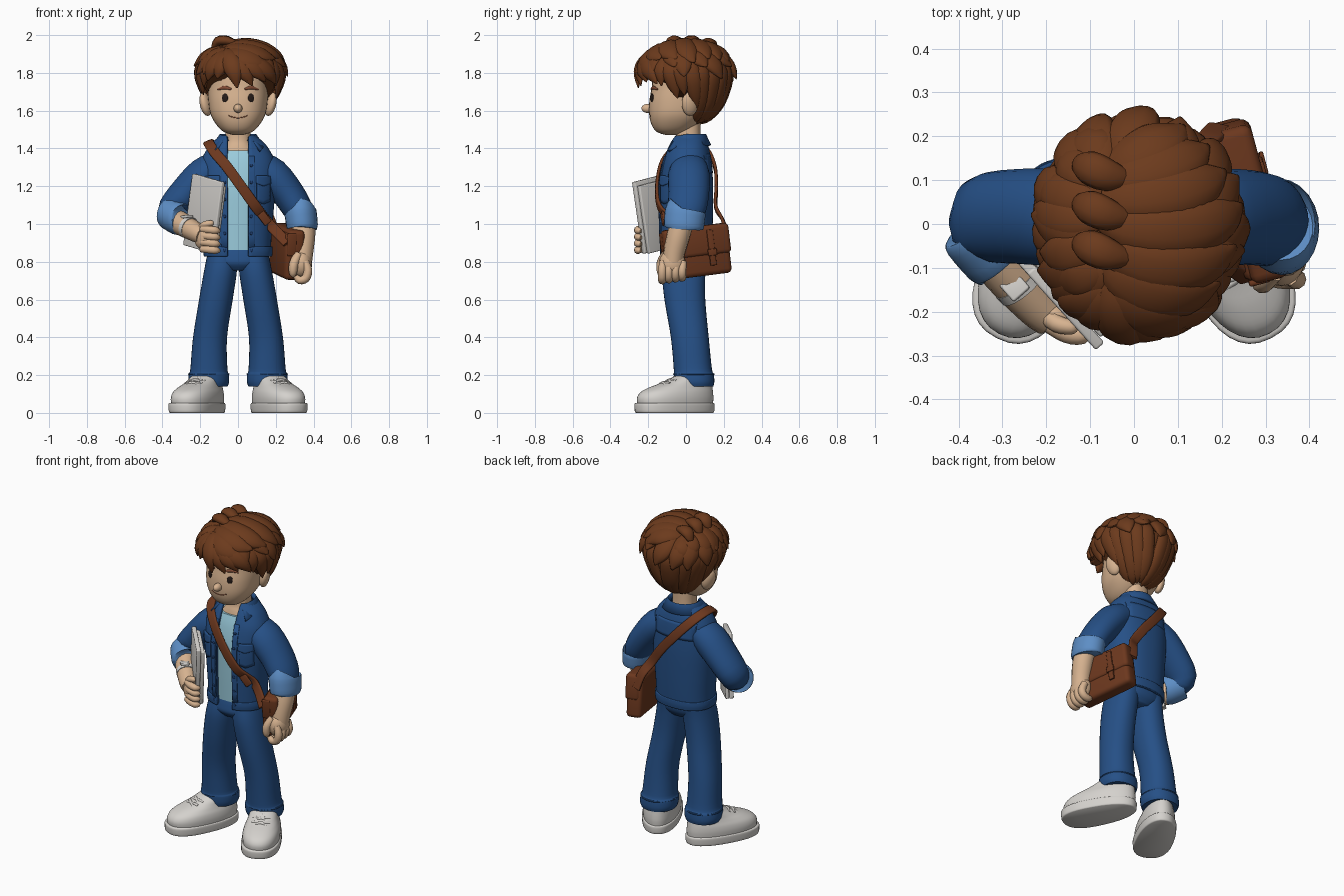
import bpy, bmesh, math, random
from mathutils import Vector as V, Matrix

if "Cube" in bpy.data.objects:
    bpy.data.objects.remove(bpy.data.objects["Cube"])
random.seed(4)
TAU = 2 * math.pi

def material(name, r, g, b):
    m = bpy.data.materials.new(name)
    m.diffuse_color = (r, g, b, 1)
    m.use_nodes = True
    m.node_tree.nodes["Principled BSDF"].inputs["Base Color"].default_value = m.diffuse_color
    return m
SKIN = material("skin", .68, .45, .28)
HAIR = material("hair brown", .15, .043, .012)
DENIM = material("denim blue", .019, .08, .24)
LIGHT = material("light denim", .11, .27, .56)
SHIRT = material("pale blue", .33, .61, .73)
WHITE = material("off white", .66, .64, .61)
BAG = material("leather brown", .15, .039, .013)
DARK = material("dark eye", .02, .012, .01)
BROW = material("brow brown", .25, .08, .04)
STITCH = material("dark denim", .012, .045, .15)

def finish(bm, name, mat, thick=0, angle=50):
    bmesh.ops.recalc_face_normals(bm, faces=bm.faces)
    me = bpy.data.meshes.new(name)
    for f in bm.faces:
        f.smooth = True
    bm.to_mesh(me); bm.free()
    me.set_sharp_from_angle(angle=math.radians(angle))
    me.materials.append(mat)
    ob = bpy.data.objects.new(name, me)
    bpy.context.collection.objects.link(ob)
    if thick:
        mod = ob.modifiers.new("thickness", 'SOLIDIFY')
        mod.thickness, mod.offset = thick, 0
    return ob

def dense(rows, k=4):
    """Catmull-Rom resampling of rows of numbers."""
    out = []
    for i in range(len(rows) - 1):
        p = [rows[max(i - 1, 0)], rows[i], rows[i + 1], rows[min(i + 2, len(rows) - 1)]]
        for t in [j / k for j in range(k)]:
            out.append(tuple(.5 * (2*b + (c-a)*t + (2*a-5*b+4*c-d)*t*t + (3*b-a-3*c+d)*t**3)
                             for a, b, c, d in zip(*p)))
    return out + [tuple(rows[-1])]

def spow(v, e):
    return math.copysign(abs(v) ** e, v)

def skin_rings(bm, rings, closed=True, cap=True):
    vs = [[bm.verts.new(p) for p in r] for r in rings]
    n = len(vs[0])
    for a, b in zip(vs, vs[1:]):
        for i in range(n if closed else n - 1):
            bm.faces.new((a[i], a[(i+1) % n], b[(i+1) % n], b[i]))
    if cap and closed:
        bm.faces.new(vs[0]); bm.faces.new(vs[-1])

def loft(name, table, mat, n=2.3, off=0, s=1, gap=None, seg=36, taper=0, thick=0, place=None):
    """Stack of horizontal rings: rows are z, cx, cy, rx, ry. gap leaves the front open."""
    rings = []
    for z, cx, cy, rx, ry in dense(table):
        rx += off; ry += off
        a0 = math.asin(min(.95, (gap / rx) ** (n / 2))) if gap else 0
        ring = []
        for i in range(seg):
            a = a0 + (TAU - 2*a0) * i / (seg - 1 if gap else seg)
            p = V((s * (cx + rx * spow(math.sin(a), 2/n) * (1 + taper * math.cos(a))),
                   cy - ry * spow(math.cos(a), 2/n), z))
            ring.append(place @ p if place else p)
        rings.append(ring)
    bm = bmesh.new()
    skin_rings(bm, rings, not gap)
    return finish(bm, name, mat, thick)

def sweep(bm, pts, radii, ups, seg=12, n=2, k=3):
    """Tube of flattened cross-section; radii are (across, along up)."""
    if not isinstance(ups, list):
        ups = [ups] * len(pts)
    rows = dense([(*p, *r, *u) for p, r, u in zip(pts, radii, ups)], k)
    P = [V(r[:3]) for r in rows]
    rings = []
    for i, r in enumerate(rows):
        t = (P[min(i+1, len(P)-1)] - P[max(i-1, 0)]).normalized()
        side = t.cross(V(r[5:])).normalized()
        up = side.cross(t)
        rings.append([P[i] + side*r[3]*spow(math.cos(TAU*j/seg), 2/n) + up*r[4]*spow(math.sin(TAU*j/seg), 2/n)
                      for j in range(seg)])
    skin_rings(bm, rings)

def tube(name, pts, radii, mat, up=(0, 1, .1), seg=12, n=2, k=3):
    bm = bmesh.new()
    sweep(bm, pts, [r if isinstance(r, tuple) else (r, r) for r in radii], up, seg, n, k)
    return finish(bm, name, mat)

def blob(name, c, r, mat, rot=(0, 0, 0)):
    bm = bmesh.new()
    bmesh.ops.create_uvsphere(bm, u_segments=20, v_segments=14, radius=1)
    ob = finish(bm, name, mat)
    ob.location, ob.scale, ob.rotation_euler = c, r, rot
    return ob

def box(name, c, size, mat, rot=(0, 0, 0), bevel=.01, local=(0, 0, 0)):
    bm = bmesh.new()
    bmesh.ops.create_cube(bm, size=1, matrix=Matrix.Translation(local) @ Matrix.Diagonal((*size, 1)))
    bmesh.ops.bevel(bm, geom=bm.edges[:], offset=bevel, segments=3, affect='EDGES', profile=.5)
    ob = finish(bm, name, mat)
    ob.location, ob.rotation_euler = c, rot
    return ob

def surf(table, x, z, off=0, back=False, n=2.3):
    """Point on a lofted body at x, z."""
    d = dense(table)
    for a, b in zip(d, d[1:]):
        if a[0] <= z <= b[0]:
            break
    t = (z - a[0]) / (b[0] - a[0])
    _, cx, cy, rx, ry = [u + (w - u) * t for u, w in zip(a, b)]
    y = ry * (1 - min(.97, abs(x) / rx) ** n) ** (1 / n) + off
    return V((x, cy + (y if back else -y), z))

def patch(name, x0, x1, z0, z1, mat, off=.014, thick=.01, point=0, back=False):
    """Thin plate following the torso."""
    bm = bmesh.new()
    rings = [[surf(TORSO, x0 + (x1-x0)*i/8, z0 + (z1-z0)*j/6 - point*(1-abs(i/4-1))*(1-j/6), off, back)
              for i in range(9)] for j in range(7)]
    skin_rings(bm, rings, False)
    return finish(bm, name, mat, thick)

# torso: shirt, jacket, waistband, collar
TORSO = [(.83, 0, 0, .165, .125), (.92, 0, 0, .168, .13), (1.05, 0, 0, .178, .134), (1.2, 0, 0, .19, .135),
         (1.32, 0, .005, .188, .122), (1.39, 0, .01, .158, .105), (1.43, 0, .012, .125, .09), (1.462, 0, .015, .086, .078)]
loft("shirt", [(.862, 0, 0, .164, .128)] + TORSO[1:6], SHIRT, off=-.012)
loft("jacket", TORSO, DENIM, gap=.056, thick=.018, seg=48)
loft("jacket_waistband", [(.83, 0, 0, .175, .134), (.855, 0, 0, .178, .137), (.88, 0, 0, .176, .136)], DENIM,
     gap=.054, thick=.012, seg=48)
rows = [[], [], []]
for i in range(33):
    a = .72 + (TAU - 1.44) * i / 32
    f = max(0, math.cos(a)) ** 2
    for row, rx, ry, z in zip(rows, (.08, .095, .13 + .085*f), (.076, .09, .112 + .055*f),
                              (1.455 - .03*f, 1.468 - .03*f, 1.415 - .05*f)):
        row.append(V((rx * math.sin(a), .014 - ry * math.cos(a), z)))
bm = bmesh.new(); skin_rings(bm, rows, False)
finish(bm, "jacket_collar", DENIM, .016)
patch("back_yoke", -.14, .14, 1.27, 1.37, DENIM, .007, .008, back=True)
for s in (-1, 1):
    patch("button_placket", s*.056, s*.086, .85, 1.36, DENIM, .01)
    patch("chest_pocket", s*.1, s*.168, 1.12, 1.23, DENIM, .012, .01, .015)
    patch("pocket_flap", s*.096, s*.172, 1.215, 1.255, DENIM, .018, .012, .015)
    for z in (.86, .95, 1.04, 1.13, 1.22, 1.31):
        blob("jacket_button", surf(TORSO, s*.071, z, .016), (.008, .004, .008), STITCH)

# trousers and shoes, mirrored
LEG = [(.14, .155, .045, .1, .1), (.165, .155, .044, .108, .106), (.205, .154, .041, .106, .106), (.235, .154, .036, .098, .101),
       (.4, .148, .02, .09, .1), (.6, .117, -.006, .089, .108), (.75, .093, -.012, .087, .115), (.85, .082, 0, .078, .113)]
loft("trouser_hips", [(.755, 0, -.006, .09, .09), (.79, 0, -.006, .15, .117), (.83, 0, 0, .16, .12), (.862, 0, 0, .155, .112)], DENIM)
for s in (-1, 1):
    loft("trouser_leg", LEG, DENIM, 2.2, s=s)
    tube("trouser_hem", [(s*(.155 + .105*math.sin(a)), .042 - .105*math.cos(a), .205) for a in [TAU*i/24 for i in range(25)]],
         [.005] * 25, DENIM, up=(0, 0, 1), seg=6, k=1)
    place = Matrix.Translation((s*.155, .05, 0)) @ Matrix.Rotation(s*math.radians(27), 4, 'Z')
    def foot(rows):
        return [(z, 0, (f + b) / 2, w, (b - f) / 2) for z, f, b, w in rows]
    loft("shoe_sole", foot([(0, -.338, .095, .104), (.008, -.346, .103, .109), (.045, -.348, .105, .111), (.053, -.34, .097, .106)]),
         WHITE, 2.4, taper=.14, place=place)
    loft("shoe_upper", foot([(.045, -.335, .098, .104), (.08, -.336, .1, .106), (.11, -.315, .098, .101), (.135, -.265, .095, .09),
         (.155, -.205, .093, .082), (.18, -.145, .09, .076), (.2, -.11, .09, .07), (.205, -.1, .08, .063)]),
         WHITE, 2.2, taper=.13, place=place)
    for i in range(3):
        y, z = -.2 + .035*i, .155 + .013*i
        for d in (-1, 1):
            tube("shoe_lace", [place @ V((d*.05, y, z - .014)), place @ V((0, y + .008, z + .005)), place @ V((-d*.05, y + .025, z))],
                 [.008] * 3, WHITE, up=(0, 0, 1), seg=8)

# head, neck, ears and face
HEAD = [(1.472, 0, -.075, .03, .035), (1.488, 0, -.075, .076, .08), (1.525, 0, -.06, .114, .122), (1.58, 0, -.04, .145, .155),
        (1.65, 0, -.02, .157, .174), (1.72, 0, 0, .16, .182), (1.8, 0, .01, .155, .18), (1.88, 0, .02, .12, .14), (1.92, 0, .02, .05, .06)]
loft("head", HEAD, SKIN)
loft("neck", [(1.36, 0, .01, .12, .088), (1.41, 0, .01, .08, .075), (1.45, 0, .012, .068, .065), (1.54, 0, .012, .068, .065)], SKIN)
blob("nose", (0, -.202, 1.612), (.023, .034, .024), SKIN)
tube("smile", [surf(HEAD, x, 1.562 + 5*x*x, -.0005) for x in [-.05 + i*.0125 for i in range(9)]], [.0025] * 9, BROW, seg=6)
for s in (-1, 1):
    blob("ear", (s*.172, .02, 1.635), (.028, .044, .064), SKIN, (.15, s*.2, s*.35))
    blob("ear_inner", (s*.188, .008, 1.637), (.012, .022, .036), SKIN, (.15, s*.2, s*.35))
    blob("eye", surf(HEAD, s*.069, 1.667), (.017, .006, .023), DARK, (0, 0, s*.4))
    tube("eyebrow", [surf(HEAD, s*x, z, .003) for x, z in ((.036, 1.714), (.07, 1.722), (.108, 1.712))],
         [(.005, .004), (.01, .005), (.004, .004)], BROW)

# hair: a shell following the skull and layered locks combed from a side parting
def ray(az, el):
    a, e = math.radians(az), math.radians(el)
    return V((math.sin(a)*math.cos(e), -math.cos(a)*math.cos(e), math.sin(e)))

def on_hair(d, off=0):
    low = max(0, -d.z)
    rx, ry, rz = .222 * (1 - .28*low), .235 * (1 - .12*low), .16 if d.z > 0 else .28
    p = V((.012 + d.x*(rx + off), .003 + d.y*(ry + off), 1.79 + d.z*(rz + off)))
    return p, V((d.x/rx, d.y/ry, d.z/rz)).normalized()

def lowest(az):
    a = abs((az + 180) % 360 - 180)
    return 3 if a < 50 else 3 - min(1, (a - 50) / 20) * 18 if a < 102 else -15 - min(1, (a - 102) / 14) * 50

bm = bmesh.new()
skin_rings(bm, [[on_hair(ray(10*i, 88 + (lowest(10*i) - 88) * j / 14), -.01)[0] for i in range(36)] for j in range(15)])
finish(bm, "hair_shell", HAIR)

def lock(bm, d0, d1, w, h=.026, off=.008, flick=.014, bend=0):
    """Tapered strand over the hair shell from direction d0 to d1."""
    pts, rad, ups = [], [], []
    across = d0.cross(d1).normalized() * bend
    for i, sc in enumerate((.35, .8, 1, 1, .72, .08)):
        t = i / 5
        d = (d0.lerp(d1, t) + across * 4*t*(1-t)).normalized()
        p, u = on_hair(d, off - .012*(1-t) + flick*t**4)
        pts.append(p); ups.append(u); rad.append((w*sc, h*sc))
    sweep(bm, pts, rad, ups, 10)

bm = bmesh.new()
R = random.uniform
for az in range(0, 360, 15):       # fringe, sides and nape
    side = 1 if az < 180 else -1
    low = lowest(az)
    if low < -30:
        lock(bm, ray(az - side*R(0, 14), 35), ray(az, low - R(0, 6)), .045, .024, .002, -.004)
    else:
        lock(bm, ray(az - side*R(12, 24), 45), ray(az + R(-4, 4), low - R(4, 11)), .048, .026, .002, .016)
for az in range(5, 365, 22):       # middle layer, tips flicked out
    side = 1 if az < 180 else -1
    lock(bm, ray(az - side*R(15, 35), 62), ray(az + R(-6, 6), R(-8, 14)), .058, .028, .006, .026, R(-.05, .05))
for i in range(7):                 # strands from the parting, long to one side and short to the other
    y = -.55 + .19*i
    part = V((-.36, y, .85)).normalized()
    lock(bm, part, ray(40 + 19*i + R(-5, 5), R(12, 28)), .066, .032, .014, .018, -.13)
    lock(bm, part, ray(-38 - 19*i + R(-5, 5), R(8, 20)), .056, .03, .008, .016, .05)
for az, el in ((-46, -6), (-30, -4), (-4, -13), (16, -11), (34, -7), (52, -9)):   # swept fringe
    lock(bm, V((-.3, -.55, .75)).normalized(), ray(az, el), .052, .03, .014 if az != -4 else .022, .012, -.04 if az > 0 else .03)
for y, z in ((.12, 1.945), (.03, 1.96), (-.06, 1.958)):   # tufts on the parting
    p = V((-.085, y, z))
    sweep(bm, [p + V((-.045, .02, -.03)), p + V((-.02, .01, .008)), p + V((.03, -.01, .012)), p + V((.1, -.02, -.012))],
          [(.02, .012), (.038, .024), (.036, .024), (.006, .004)], (0, 0, 1), 10)
finish(bm, "hair_locks", HAIR, angle=70)

# sleeves and turned-up cuffs
up = (0, 1, .1)
tube("right_sleeve", [(-.1, .02, 1.31), (-.18, .015, 1.26), (-.27, .017, 1.17), (-.34, .01, 1.085), (-.34, -.025, 1.05)],
     [(.08, .09), (.093, .11), (.088, .108), (.081, .1), (.07, .075)], DENIM, up, 24)
tube("left_sleeve", [(.1, .02, 1.31), (.18, .015, 1.26), (.262, .015, 1.165), (.313, .006, 1.085), (.332, 0, 1.04)],
     [(.08, .09), (.092, .11), (.086, .108), (.08, .103), (.07, .088)], DENIM, up, 24)
tube("right_cuff", [(-.367, -.002, 1.06), (-.357, -.014, 1.055), (-.31, -.068, 1.026), (-.3, -.078, 1.022)],
     [.078, .087, .087, .078], LIGHT, (0, 0, 1), 24)
tube("left_cuff", [(.33, -.002, 1.075), (.331, -.004, 1.064), (.34, -.011, .988), (.341, -.012, .977)],
     [(.078, .1), (.085, .108), (.083, .106), (.076, .098)], LIGHT, up, 24)

# left arm hanging, relaxed hand
tube("left_forearm", [(.345, -.015, 1.03), (.348, -.04, .94), (.342, -.062, .85), (.338, -.07, .79)], [.062, .061, .056, .053], SKIN, up, 16)
blob("left_palm", (.336, -.072, .79), (.056, .07, .076), SKIN)
for i in range(4):
    y = -.126 + .035*i
    tube("left_finger", [(.355, y + .006, .8), (.37, y, .755), (.358, y, .712 + .004*i), (.325, y, .703 + .004*i), (.305, y, .725)],
         [.02, .023, .023, .021, .014], SKIN, up, 10)
tube("left_thumb", [(.32, -.11, .84), (.296, -.132, .79), (.291, -.132, .74), (.294, -.127, .72)], [.022, .025, .021, .008], SKIN, up, 10)

# right arm bent, hand wrapped round the books, wristband
tube("right_forearm", [(-.345, -.03, 1.03), (-.29, -.105, .995), (-.22, -.185, .955), (-.19, -.21, .94)], [.062, .06, .052, .048], SKIN, (0, 0, 1), 16)
blob("right_palm", (-.18, -.212, .93), (.058, .042, .068), SKIN, (0, 0, -.6))
for i in range(4):
    z = .978 - .035*i
    tube("right_finger", [(-.195, -.23, z - .005), (-.155, -.25, z - .008), (-.118, -.254, z - .012), (-.1, -.238, z - .015)],
         [.018, .021, .02, .01], SKIN, (0, 0, 1), 10)
tube("right_thumb", [(-.205, -.205, .965), (-.175, -.228, .995), (-.14, -.236, 1.005), (-.13, -.236, 1.007)], [.02, .02, .016, .007], SKIN, (0, 0, 1), 10)
tube("wristband", [(-.268, -.13, .984), (-.253, -.148, .977)], [.06, .058], WHITE, (0, 0, 1), 20)
box("watch_face", (-.272, -.143, 1.038), (.05, .05, .016), WHITE, (0, -.1, -.85), .005)

# two books under the arm
tilt = (0, math.radians(11), math.radians(-48))
box("front_book", (-.18, -.165, 1.055), (.24, .026, .385), WHITE, tilt, .006)
box("rear_book", (-.18, -.165, 1.055), (.225, .022, .365), WHITE, tilt, .006, (-.003, .025, -.012))

# shoulder bag with flap, buckled straps and long strap
place, turn = (.252, .055, .852), (math.radians(7), 0, math.radians(15))
def bag(name, local, size, bevel, mat=BAG):
    box(name, place, size, mat, turn, bevel, local)
bag("bag_body", (0, 0, -.005), (.095, .35, .25), .025)
bag("bag_flap", (.012, 0, .055), (.09, .362, .16), .022)
bag("bag_buckle_strap", (.058, .07, .015), (.012, .034, .19), .004)
bag("bag_buckle", (.064, .07, -.01), (.01, .05, .036), .004)
bag("bag_front_tab", (-.015, -.176, .06), (.05, .014, .12), .006)
front = [surf(TORSO, x, z, .02) for x, z in ((.165, 1.0), (.095, 1.09), (.02, 1.195), (-.06, 1.305), (-.12, 1.375))]
rear = [surf(TORSO, x, z, o, True) for x, z, o in ((-.11, 1.385, .024), (-.03, 1.295, .026), (.06, 1.19, .03), (.13, 1.09, .055))]
path = [V((.262, -.125, .9))] + front + [V((-.153, -.04, 1.425)), V((-.153, .05, 1.43))] + rear + [V((.17, .195, 1.02)), V((.195, .22, .93))]
ups = [(.3, -1, 0)] + [(0, -1, .1)] * 4 + [(-.2, -.8, .5), (-.4, -.3, 1), (-.4, .3, 1), (-.2, .8, .5)] + [(0, 1, .1)] * 3 + [(.2, 1, 0)] * 2
tube("bag_strap", path, [(.028, .009)] * len(path), BAG, ups, 16, 4, 5)
box("strap_buckle", surf(TORSO, .14, 1.03, .03), (.07, .014, .045), BAG, (0, .9, .25), .005)
